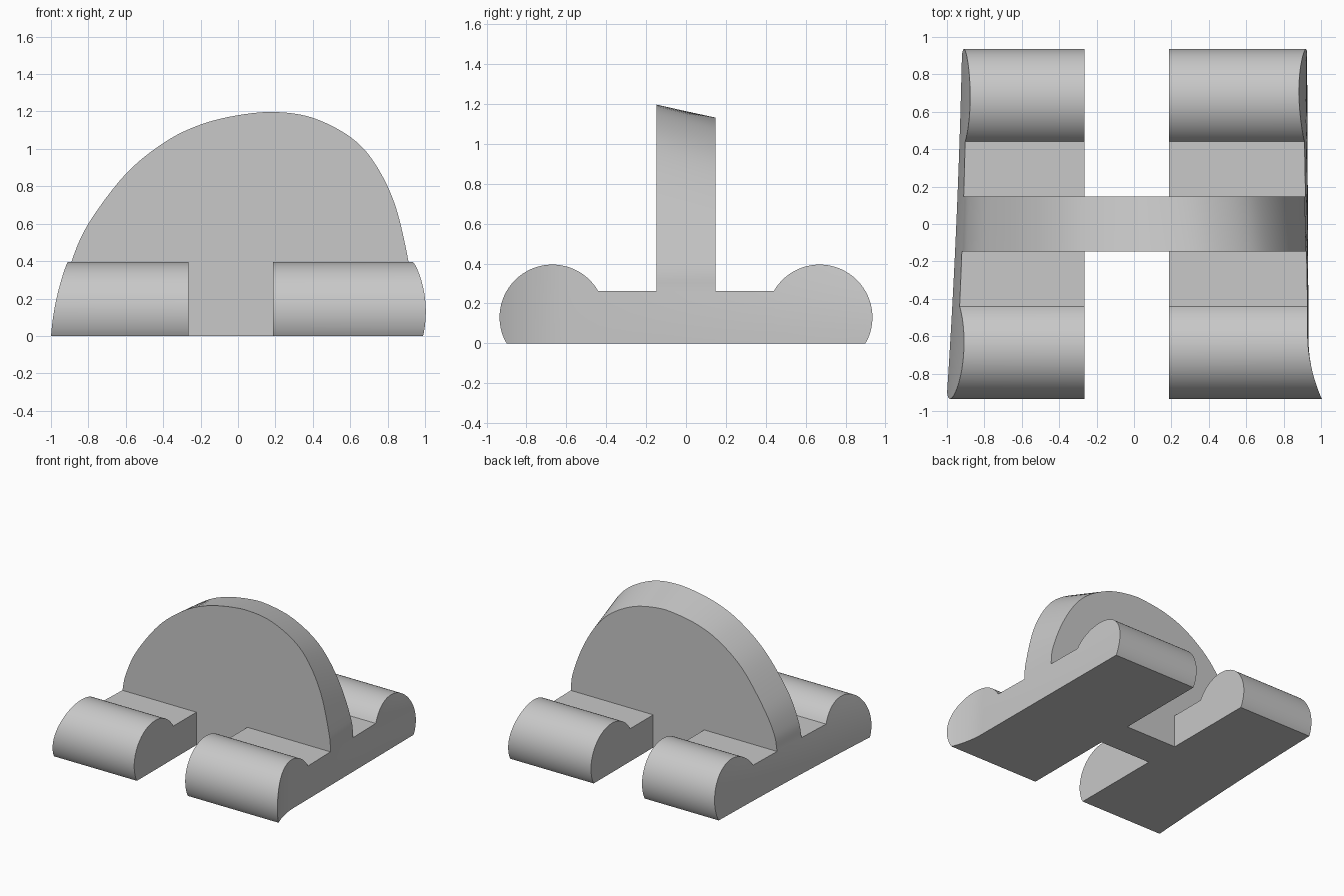
import bpy
import bmesh
import math
from mathutils import Vector

default = bpy.data.objects.get("Cube")
if default:
    bpy.data.objects.remove(default, do_unlink=True)

GREY = bpy.data.materials.new("plain_grey")
GREY.use_nodes = True
colour = (0.58, 0.58, 0.58, 1.0)
GREY.diffuse_color = colour
GREY.node_tree.nodes["Principled BSDF"].inputs["Base Color"].default_value = colour

ROLL_Y, ROLL_Z, ROLL_R = 0.67, 0.13, 0.265   # rounded feet
DECK = ROLL_Z + ROLL_R * 0.5                 # flat deck height
SLOT_LEFT, SLOT_RIGHT = -0.265, 0.187        # gap between the feet
FIN_Y = 0.148
SHOULDER = 0.395


def low_x_side(y, z):
    """Sloping end surface on the -x side."""
    return -0.95 + 0.044 * y - 0.012 * y * y + (0.08 * z + 0.2 * z * z) * (1 - 0.3 * y)


def high_x_side(y, z):
    """End surface on the +x side, flaring towards the front."""
    flare = 0.7 * max(0, -0.62 - y) ** 2
    return 0.93 - 0.005 * y + flare - max(0, 0.15 + 0.2 * y) * z * z


def finish(name, bm):
    bmesh.ops.remove_doubles(bm, verts=bm.verts, dist=1e-5)
    bmesh.ops.recalc_face_normals(bm, faces=bm.faces)
    mesh = bpy.data.meshes.new(name)
    bm.to_mesh(mesh)
    bm.free()
    mesh.materials.append(GREY)
    obj = bpy.data.objects.new(name, mesh)
    bpy.context.collection.objects.link(obj)
    bpy.ops.object.select_all(action="DESELECT")
    obj.select_set(True)
    bpy.context.view_layer.objects.active = obj
    bpy.ops.object.shade_smooth_by_angle(angle=math.radians(30))
    return obj


def columns():
    """Side profile as (y, bottom, top) from front to back."""
    half = []
    for deg in range(0, 151, 5):
        a = math.radians(deg)
        rise = ROLL_R * math.sin(a)
        bottom = max(0, ROLL_Z - rise) if deg < 90 else 0
        half.append((ROLL_Y + ROLL_R * math.cos(a), bottom, ROLL_Z + rise))
    middle = [(half[-1][0] * k / 4, 0, DECK) for k in range(-3, 4)]
    return [(-y, b, t) for y, b, t in half] + middle + half[::-1]


def make_foot(name, inner, side):
    """Profile swept from a flat inner end to the sloping outer end."""
    bm = bmesh.new()
    rows = 6
    outer_grid, inner_grid = [], []
    for y, b, t in columns():
        heights = [b + (t - b) * k / rows for k in range(rows + 1)]
        outer_grid.append([bm.verts.new((side(y, z), y, z)) for z in heights])
        inner_grid.append([bm.verts.new((inner, y, z)) for z in heights])
    for i in range(len(outer_grid) - 1):
        for grid in (outer_grid, inner_grid):
            for k in range(rows):
                bm.faces.new((grid[i][k], grid[i + 1][k], grid[i + 1][k + 1], grid[i][k + 1]))
        for k in (0, rows):
            bm.faces.new((outer_grid[i][k], outer_grid[i + 1][k],
                          inner_grid[i + 1][k], inner_grid[i][k]))
    for i in (0, -1):
        for k in range(rows):
            bm.faces.new((outer_grid[i][k], outer_grid[i][k + 1],
                          inner_grid[i][k + 1], inner_grid[i][k]))
    return finish(name, bm)


def spline(points, steps=6):
    """Smooth curve through the points."""
    pts = [Vector(p) for p in points]
    pts = [2 * pts[0] - pts[1]] + pts + [2 * pts[-1] - pts[-2]]
    out = []
    for a, b, c, d in zip(pts, pts[1:], pts[2:], pts[3:]):
        for k in range(steps):
            t = k / steps
            out.append(0.5 * (2 * b + (c - a) * t + (2 * a - 5 * b + 4 * c - d) * t * t
                              + (3 * b - a - 3 * c + d) * t ** 3))
    return out + [pts[-2]]


def fin_outline(y, arch):
    """Stem between the feet, shoulders on the deck, then the arch."""
    ends = [[(side(y, z), z) for z in (DECK, SHOULDER)] for side in (low_x_side, high_x_side)]
    curve = spline(ends[0] + arch + ends[1][::-1])
    stem = [(SLOT_RIGHT, DECK), (SLOT_RIGHT, 0), (SLOT_LEFT, 0), (SLOT_LEFT, DECK)]
    return [(x, y, z) for x, z in [tuple(p) for p in curve] + stem]


# Upright fin, lofted between a tall front arch and a lower back arch
front_arch = [(-0.80, 0.60), (-0.60, 0.866), (-0.39, 1.037), (-0.2, 1.13), (0, 1.18),
              (0.2, 1.197), (0.4, 1.166), (0.6, 1.064), (0.73, 0.925), (0.84, 0.7)]
back_arch = [(-0.79, 0.58), (-0.60, 0.845), (-0.39, 1.01), (-0.2, 1.09), (0, 1.126),
             (0.15, 1.128), (0.36, 1.083), (0.56, 0.975), (0.7, 0.83), (0.82, 0.62)]
bm = bmesh.new()
front = [bm.verts.new(p) for p in fin_outline(-FIN_Y, front_arch)]
back = [bm.verts.new(p) for p in fin_outline(FIN_Y, back_arch)]
bm.faces.new(front)
bm.faces.new(back[::-1])
for i in range(len(front)):
    j = (i + 1) % len(front)
    bm.faces.new((front[i], front[j], back[j], back[i]))
finish("upright_fin", bm)

# Pair of long rounded feet
make_foot("right_foot", SLOT_LEFT, low_x_side)
make_foot("left_foot", SLOT_RIGHT, high_x_side)
